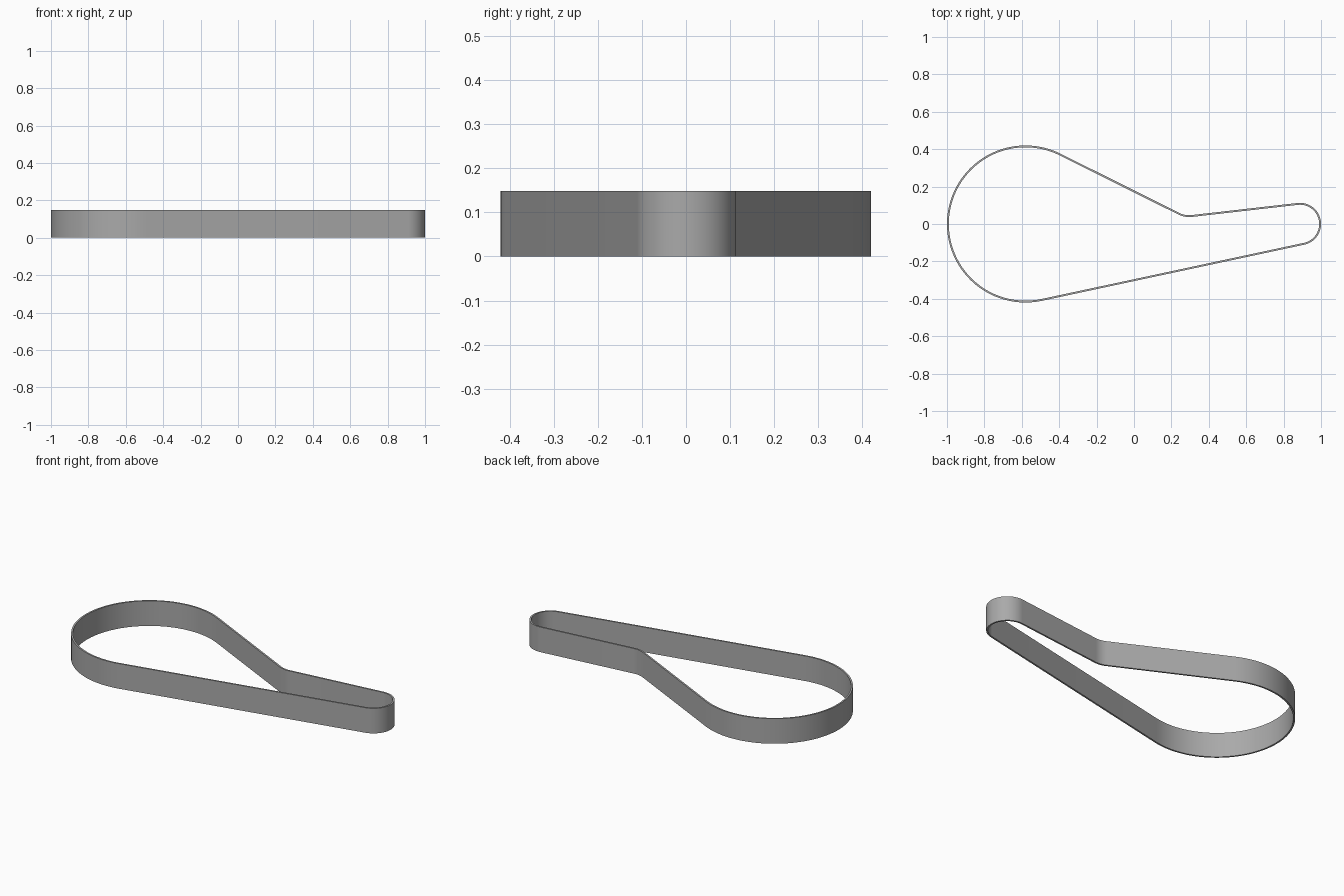
import bpy, bmesh
from math import acos, atan2, cos, sin, tau, hypot, radians, ceil

if "Cube" in bpy.data.objects:
    bpy.data.objects.remove(bpy.data.objects["Cube"], do_unlink=True)

HEIGHT = 0.148
THICKNESS = 0.01
STEP = radians(4)
# Pulleys counterclockwise as x, y, outer belt radius; negative bends inward
PULLEYS = [(0.887, 0, 0.113), (0.295, 0.167, -0.12), (-0.58, 0, 0.42)]

rubber = bpy.data.materials.new("belt grey")
rubber.use_nodes = True
grey = (0.4, 0.4, 0.4, 1)
rubber.diffuse_color = grey
rubber.node_tree.nodes["Principled BSDF"].inputs["Base Color"].default_value = grey


def tangent_normal(a, b):
    """Angle of the outward normal on the straight run between two pulleys."""
    dx, dy = b[0] - a[0], b[1] - a[1]
    return atan2(dy, dx) - acos((a[2] - b[2]) / hypot(dx, dy))


# Belt path: centre, radius and normal angle of every point
path = []
count = len(PULLEYS)
for i, pulley in enumerate(PULLEYS):
    start = tangent_normal(PULLEYS[i - 1], pulley)
    end = tangent_normal(pulley, PULLEYS[(i + 1) % count])
    sweep = (end - start) % tau
    if pulley[2] < 0:
        sweep -= tau
    steps = ceil(abs(sweep) / STEP)
    path += [(*pulley, start + sweep * k / steps) for k in range(steps + 1)]

# Belt: rectangular section carried along the closed path
bm = bmesh.new()
section = [(0, 0), (0, HEIGHT), (-THICKNESS, HEIGHT), (-THICKNESS, 0)]
rings = []
for x, y, r, angle in path:
    rings.append([bm.verts.new((x + (r + off) * cos(angle), y + (r + off) * sin(angle), z))
                  for off, z in section])
for i, ring in enumerate(rings):
    following = rings[(i + 1) % len(rings)]
    for j in range(4):
        k = (j + 1) % 4
        bm.faces.new((ring[j], following[j], following[k], ring[k]))
bmesh.ops.recalc_face_normals(bm, faces=bm.faces)

mesh = bpy.data.meshes.new("drive_belt")
bm.to_mesh(mesh)
bm.free()
mesh.materials.append(rubber)
belt = bpy.data.objects.new("drive_belt", mesh)
bpy.context.collection.objects.link(belt)
bpy.context.view_layer.objects.active = belt
belt.select_set(True)
bpy.ops.object.shade_smooth_by_angle(angle=radians(30))
